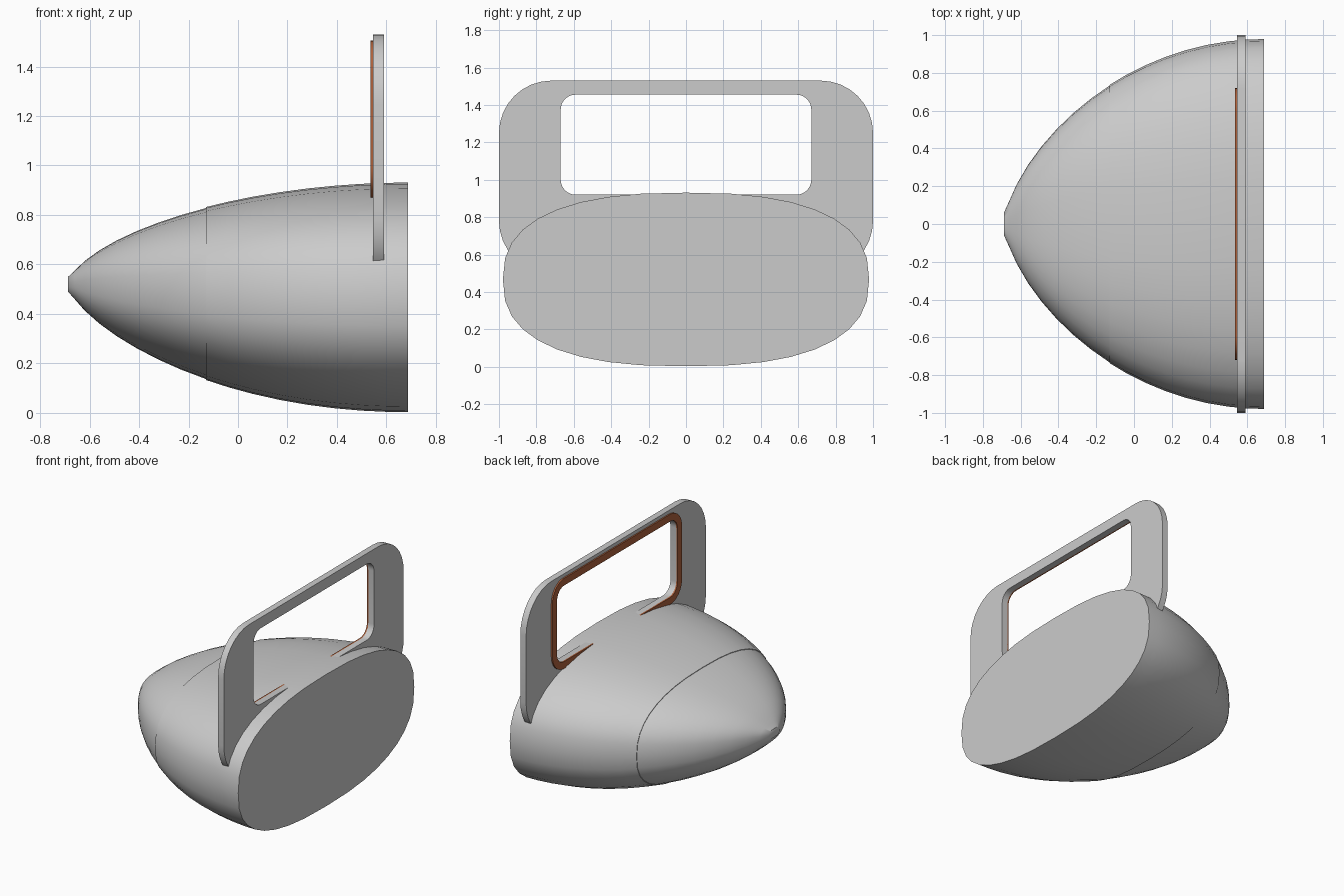
import bpy, bmesh, math

if "Cube" in bpy.data.objects:
    bpy.data.objects.remove(bpy.data.objects["Cube"])


def finish(name, bm, material=None, angle=40):
    bmesh.ops.recalc_face_normals(bm, faces=bm.faces)
    mesh = bpy.data.meshes.new(name)
    bm.to_mesh(mesh)
    bm.free()
    obj = bpy.data.objects.new(name, mesh)
    bpy.context.collection.objects.link(obj)
    if material:
        mesh.materials.append(material)
    bpy.ops.object.select_all(action='DESELECT')
    obj.select_set(True)
    bpy.context.view_layer.objects.active = obj
    bpy.ops.object.shade_smooth_by_angle(angle=math.radians(angle))
    return obj


def bridge(bm, a, b):
    n = len(a)
    for i in range(n):
        j = (i + 1) % n
        bm.faces.new((a[i], a[j], b[j], b[i]))


def body_section(x, grow, segments=36):
    # Superellipse section of the bullet-shaped body at station x
    u = (0.687 - x) / 1.377
    scale = max((1 - u * u) ** 0.66, 0.065) if u < 1 else 0.065
    centre = 0.467 + 0.053 * u ** 2.36 if u > 0 else 0.467
    pts = []
    for i in range(segments):
        t = 2 * math.pi * i / segments
        c, s = math.cos(t), math.sin(t)
        y = math.copysign(abs(c) ** 0.8, c) * (0.975 * scale + grow)
        z = math.copysign(abs(s) ** 0.8, s) * (0.46 * scale + grow)
        pts.append((x, y, centre + z))
    return pts


def body_shell(name, stations, grow):
    bm = bmesh.new()
    rings = [[bm.verts.new(p) for p in body_section(x, grow)] for x in stations]
    for a, b in zip(rings, rings[1:]):
        bridge(bm, a, b)
    bm.faces.new(rings[0])
    bm.faces.new(rings[-1])
    return finish(name, bm)


def rounded_rect(half, z0, z1, r, steps=8):
    corners = [(half - r, z1 - r), (r - half, z1 - r),
               (r - half, z0 + r), (half - r, z0 + r)]
    pts = []
    for k, (cy, cz) in enumerate(corners):
        for i in range(steps + 1):
            t = math.pi / 2 * (k + i / steps)
            pts.append((cy + r * math.cos(t), cz + r * math.sin(t)))
    return pts


def frame(name, outer, inner, x0, x1, material=None):
    # Flat closed frame with an opening
    bm = bmesh.new()
    loops = [[bm.verts.new((x, y, z)) for y, z in rounded_rect(*shape)]
             for shape, x in ((outer, x0), (outer, x1), (inner, x1), (inner, x0))]
    for k in range(4):
        bridge(bm, loops[k], loops[(k + 1) % 4])
    return finish(name, bm, material)


# Body: nose and slightly raised rear sleeve with a flat end
body_shell("nose", [-0.687, -0.66, -0.62, -0.56, -0.49, -0.41, -0.32, -0.23, -0.13, 0.0], 0.0)
body_shell("rear_body", [-0.13, -0.04, 0.06, 0.17, 0.28, 0.39, 0.50, 0.60, 0.687], 0.004)

# Wide arch-shaped handle, its lower bar sunk in the body
opening = (0.67, 0.92, 1.455, 0.08)
frame("handle", (1.0, 0.50, 1.53, 0.28), opening, 0.545, 0.59)

# Coloured trim around the opening
rust = bpy.data.materials.new("rust_orange")
rust.diffuse_color = (0.42, 0.12, 0.045, 1)
rust.use_nodes = True
rust.node_tree.nodes["Principled BSDF"].inputs["Base Color"].default_value = rust.diffuse_color
frame("opening_trim", (0.72, 0.87, 1.505, 0.13), opening, 0.535, 0.546, rust)
